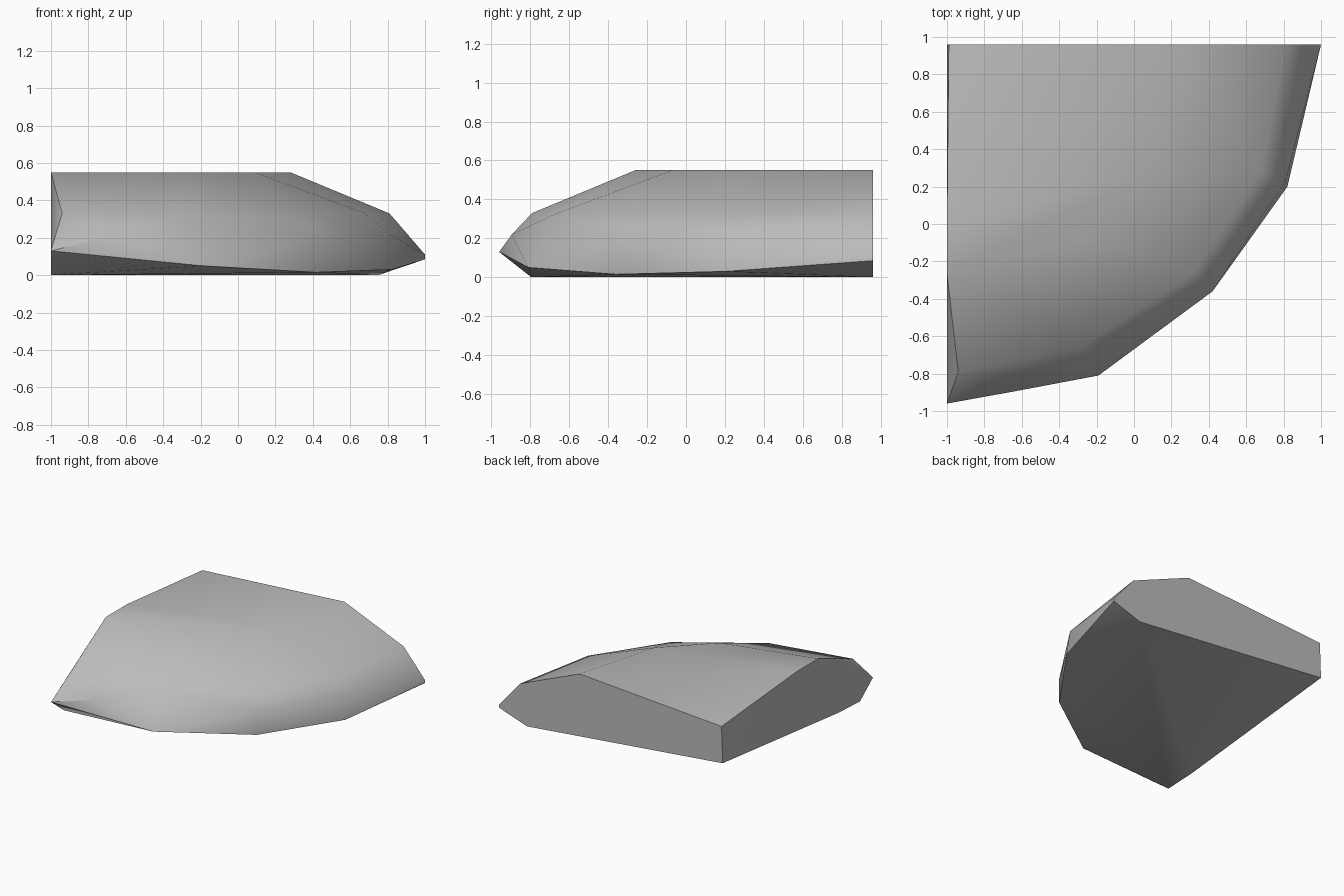
import bpy
import bmesh
import math

default_cube = bpy.data.objects.get("Cube")
if default_cube:
    bpy.data.objects.remove(default_cube, do_unlink=True)


def flat_material(name, colour):
    material = bpy.data.materials.new(name)
    material.use_nodes = True
    material.diffuse_color = colour
    shader = next(n for n in material.node_tree.nodes if n.type == "BSDF_PRINCIPLED")
    shader.inputs["Base Color"].default_value = colour
    return material


def level_ring(height, plan):
    """Corner points that share one height."""
    return [(x, y, height) for x, y in plan]


# Flat crown of the boulder, running between the two cut walls
crown = level_ring(0.55, [(-1, -0.26), (-1, 0.01), (-0.25, -0.07), (0.09, 0.27), (0.28, 0.96)])

# Shoulder where the crown slope meets the steeper flank
shoulder = level_ring(0.33, [(-0.94, -0.79), (-0.28, -0.66), (0.32, -0.26), (0.68, 0.28), (0.81, 0.96)])

# Top of the near vertical skirt
skirt = level_ring(0.22, [(-0.64, -0.895), (0.42, -0.36), (0.81, 0.23)])

# Uneven lower rim
rim = [
    (-1, -0.96, 0.13), (-0.19, -0.81, 0.05), (0.42, -0.36, 0.015),
    (0.82, 0.2, 0.03), (1, 0.96, 0.085), (1, 0.96, 0.11),
]

# Underside corners, and the upright edge where the cut walls meet
underside = [(-1, -0.795, 0), (-1, -0.53, 0.012), (0.75, 0.96, 0)]
wall_corner = [(-1, 0.96, 0.17), (-0.99, 0.96, 0.465)]

# Wrap the levels in one faceted rock
bm = bmesh.new()
for point in crown + shoulder + skirt + rim + underside + wall_corner:
    bm.verts.new(point)
hull = bmesh.ops.convex_hull(bm, input=bm.verts[:])
loose = [v for v in bm.verts if not v.link_faces]
bmesh.ops.delete(bm, geom=loose, context="VERTS")
bmesh.ops.dissolve_limit(bm, angle_limit=math.radians(1), verts=bm.verts[:], edges=bm.edges[:])
bmesh.ops.recalc_face_normals(bm, faces=bm.faces[:])

mesh = bpy.data.meshes.new("quarter_boulder")
bm.to_mesh(mesh)
bm.free()
mesh.materials.append(flat_material("stone_grey", (0.5, 0.5, 0.5, 1)))
boulder = bpy.data.objects.new("quarter_boulder", mesh)
bpy.context.collection.objects.link(boulder)

# Soft weathered front with crisp cut walls and rim
bpy.ops.object.select_all(action="DESELECT")
boulder.select_set(True)
bpy.context.view_layer.objects.active = boulder
bpy.ops.object.shade_smooth_by_angle(angle=math.radians(40))
